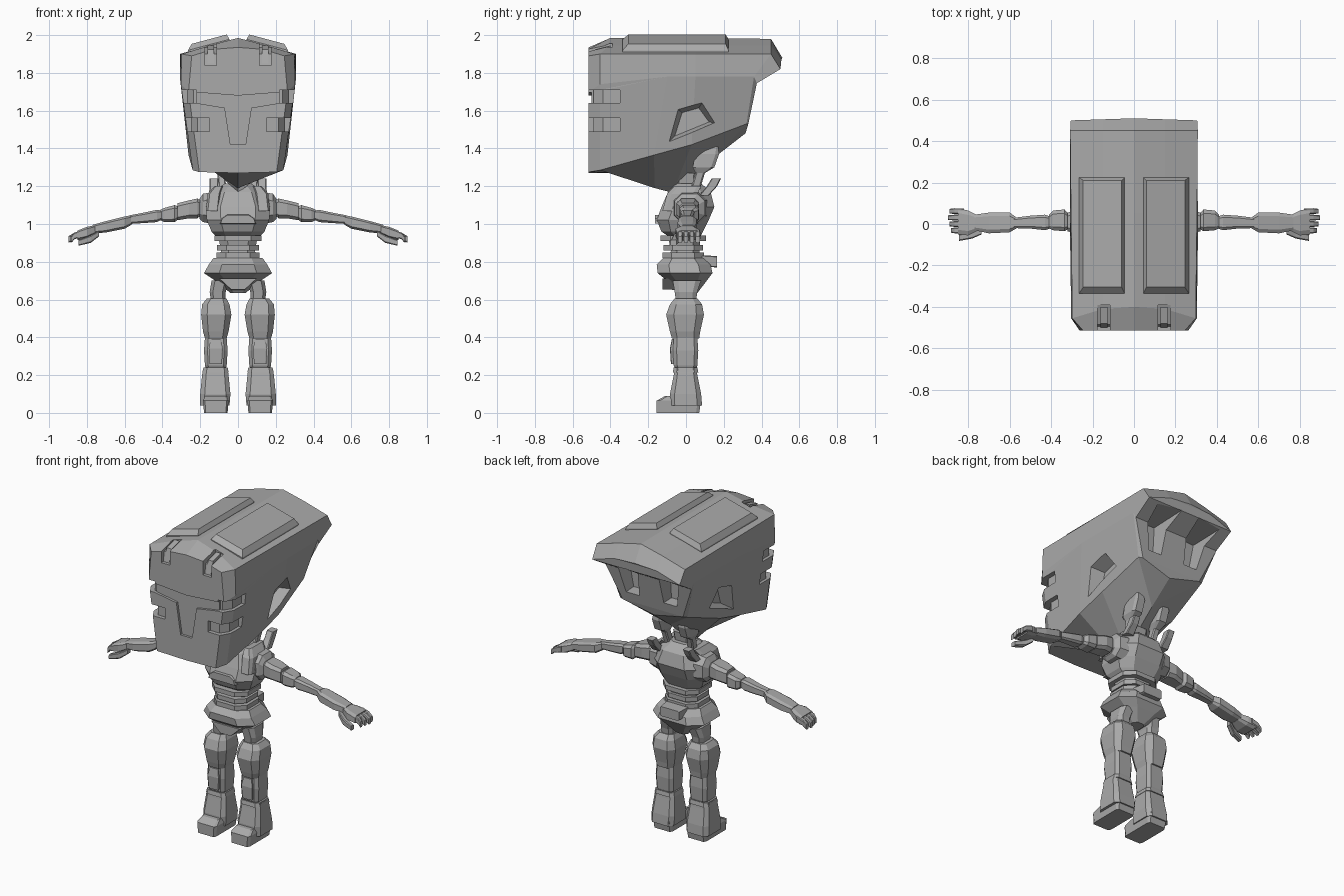
import bpy, bmesh

grey = bpy.data.materials.new("plain grey")
grey.diffuse_color = (0.4, 0.4, 0.4, 1)
PLACE = {"x": lambda t, u, v: (t, u, v), "y": lambda t, u, v: (u, t, v), "z": lambda t, u, v: (u, v, t)}


def make(name, verts, faces, mirror=False):
    bm = bmesh.new()
    vs = [bm.verts.new(v) for v in verts]
    for f in faces:
        bm.faces.new([vs[i] for i in f])
    bmesh.ops.remove_doubles(bm, verts=bm.verts, dist=1e-5)
    bmesh.ops.recalc_face_normals(bm, faces=bm.faces)
    me = bpy.data.meshes.new(name)
    bm.to_mesh(me)
    bm.free()
    me.materials.append(grey)
    ob = bpy.data.objects.new(name, me)
    bpy.context.collection.objects.link(ob)
    if mirror:
        ob.modifiers.new("mirror", 'MIRROR').use_mirror_merge = False
    return ob


def skin(name, loops, mirror=False):
    """Bridge equal-length loops and cap both ends."""
    n, m = len(loops[0]), len(loops)
    faces = [(i * n + j, i * n + (j + 1) % n, (i + 1) * n + (j + 1) % n, (i + 1) * n + j)
             for i in range(m - 1) for j in range(n)]
    faces += [tuple(range(n)), tuple(range((m - 1) * n, m * n))]
    return make(name, [p for l in loops for p in l], faces, mirror)


def loft(name, axis, rings, c=0.3, mirror=False):
    """Chamfered-box sections; ring = (t, u0, u1, v0, v1)."""
    loops = []
    for t, u0, u1, v0, v1 in rings:
        du, dv = (u1 - u0) / 2 * c, (v1 - v0) / 2 * c
        sec = [(u0 + du, v0), (u1 - du, v0), (u1, v0 + dv), (u1, v1 - dv),
               (u1 - du, v1), (u0 + du, v1), (u0, v1 - dv), (u0, v0 + dv)]
        if c == 0:
            sec = [(u0, v0), (u1, v0), (u1, v1), (u0, v1)]
        loops.append([PLACE[axis](t, u, v) for u, v in sec])
    return skin(name, loops, mirror)


def prism(name, axis, pts, lo, hi, s=1.0, mirror=False):
    """Extrude an outline; s scales the outline at the lo end."""
    cu, cv = sum(p[0] for p in pts) / len(pts), sum(p[1] for p in pts) / len(pts)
    a = [PLACE[axis](lo, cu + (u - cu) * s, cv + (v - cv) * s) for u, v in pts]
    return skin(name, [a, [PLACE[axis](hi, u, v) for u, v in pts]], mirror)


# Head shell: half sections from roof ridge down to keel, front to back
half = [
    [(0, -.515, 1.935), (.13, -.515, 1.925), (.245, -.515, 1.89), (.262, -.515, 1.70), (.205, -.515, 1.275), (0, -.515, 1.27)],
    [(0, -.40, 1.985), (.15, -.41, 1.945), (.298, -.455, 1.90), (.303, -.455, 1.74), (.24, -.455, 1.285), (0, -.30, 1.27)],
    [(0, -.10, 1.985), (.15, -.10, 1.945), (.302, -.10, 1.90), (.308, -.10, 1.78), (.262, -.17, 1.365), (0, -.165, 1.19)],
    [(0, .05, 1.985), (.15, .05, 1.945), (.304, .05, 1.90), (.308, .05, 1.78), (.262, .03, 1.42), (0, -.07, 1.165)],
    [(0, .45, 1.98), (.15, .45, 1.945), (.308, .45, 1.90), (.306, .36, 1.78), (.235, .32, 1.53), (0, .16, 1.36)],
    [(0, .51, 1.88), (.15, .505, 1.87), (.305, .50, 1.82), (.30, .375, 1.745), (.21, .33, 1.53), (0, .315, 1.48)],
]
full = [h + [(-x, y, z) for x, y, z in h[-2:0:-1]] for h in half]
n = 10
faces = [(i * n + j, i * n + (j + 1) % n, (i + 1) * n + (j + 1) % n, (i + 1) * n + j)
         for i in range(5) for j in range(n)]
for b in (0, 5 * n):
    faces += [(b, b + 1, b + 9), (b + 1, b + 2, b + 8, b + 9), (b + 2, b + 3, b + 7, b + 8),
              (b + 3, b + 4, b + 6, b + 7), (b + 4, b + 5, b + 6)]
head = make("head_shell", [p for r in full for p in r], faces)


def corner(x0, w):
    return [(x0, -.6), (x0, -.49), (w - .035, -.49), (w, -.44), (w, -.35), (.4, -.35), (.4, -.6)]


# Cutters for slots, visor, side windows and rear pockets
visor = [(-.26, 1.70), (0, 1.68), (.26, 1.70), (.25, 1.645), (.07, 1.615), (.04, 1.42),
         (-.04, 1.42), (-.07, 1.615), (-.25, 1.645)]
cutters = [
    prism("visor_cutter", "y", visor, -.5, -.6),
    prism("upper_slot_cutter", "z", corner(.22, .27), 1.64, 1.71, 1, True),
    prism("lower_slot_cutter", "z", corner(.15, .25), 1.49, 1.56, 1, True),
    prism("side_window_cutter", "x", [(-.13, 1.395), (-.06, 1.62), (.10, 1.665), (.20, 1.53)], .20, .36, .55, True),
    prism("rear_pocket_cutter", "y", [(.06, 1.83), (.235, 1.82), (.185, 1.57), (.075, 1.57)], .27, .60, .8, True),
    prism("roof_notch_cutter", "x", [(-.6, 1.84), (-.495, 1.84), (-.485, 1.90), (-.39, 1.935), (-.39, 2.1), (-.6, 2.1)],
          .115, .175, 1, True),
]
for c in cutters:
    c.hide_render = True
    c.hide_viewport = True
    m = head.modifiers.new("cut", 'BOOLEAN')
    m.operation, m.solver, m.object = 'DIFFERENCE', 'EXACT', c

# Roof pads and the clips in front of them
def roof_z(x, up):
    return 1.985 + up - .266 * x
pad = []
for up, x0, x1, y0, y1 in ((-.03, .045, .265, -.335, .225), (.005, .045, .265, -.335, .225), (.034, .06, .245, -.305, .21)):
    pad.append([(x, y, roof_z(x, up)) for x, y in ((x0, y0), (x1, y0), (x1, y1), (x0, y1))])
skin("roof_pad", pad, True)
prism("roof_clip", "x", [(-.50, 1.85), (-.475, 1.85), (-.465, 1.905), (-.40, 1.92), (-.40, 1.945), (-.48, 1.925)], .128, .162, 1, True)

# Neck, chest, waist and pelvis
loft("neck", "z", [(1.14, -.07, .07, -.06, .08), (1.19, -.05, .05, -.05, .05), (1.27, -.06, .06, -.06, .06)])
loft("chest", "z", [(.94, -.12, .12, -.10, .08), (.96, -.14, .14, -.13, .09), (1.02, -.165, .165, -.155, .12),
                    (1.09, -.17, .17, -.13, .15), (1.17, -.13, .13, -.095, .13), (1.215, -.07, .07, -.05, .08)], .45)
prism("chest_plate", "y", [(-.10, 1.0), (.10, 1.0), (.09, 1.03), (.06, 1.05), (-.06, 1.05), (-.09, 1.03)], -.165, -.12, .92)
loft("collar", "z", [(1.07, .10, .17, -.125, -.02), (1.16, .09, .16, -.10, .06), (1.20, .08, .125, -.06, .08)], .3, True)
loft("waist", "z", [(.79, -.10, .10, -.09, .08), (.86, -.09, .09, -.08, .07), (.96, -.11, .11, -.10, .08)], .45)
for z, w in ((.835, .115), (.875, .11), (.925, .125)):
    loft("waist_band", "z", [(z - .014, -w, w, -w - .01, w - .02), (z + .014, -w, w, -w - .01, w - .02)], .45)
loft("pelvis", "z", [(.635, -.04, .04, -.05, .06), (.70, -.12, .12, -.10, .11), (.74, -.18, .18, -.15, .14),
                     (.785, -.155, .155, -.155, .13), (.82, -.13, .13, -.12, .09)], .45)
prism("groin_plate", "y", [(-.11, .715), (.11, .715), (.04, .65), (-.04, .65)], -.125, .0, .9)
loft("back_pouch", "y", [(.08, -.075, .075, .775, .835), (.165, -.065, .065, .77, .83)], .15)

# Rear prongs and shoulder straps
loft("rear_prong", "z", [(1.17, .06, .10, .02, .07), (1.27, .07, .11, .05, .10), (1.30, .055, .125, .035, .15),
                         (1.37, .055, .125, .05, .175), (1.41, .065, .115, .10, .17)], .3, True)
loft("shoulder_strap", "z", [(1.15, .10, .155, .07, .12), (1.20, .105, .15, .11, .165), (1.24, .105, .15, .135, .185)], .2, True)

# Arms
loft("shoulder_disc", "x", [(.13, -.07, .11, 1.0, 1.17), (.185, -.06, .10, 1.01, 1.16), (.205, -.04, .07, 1.03, 1.13)], .5, True)
loft("upper_arm", "x", [(.19, -.03, .05, 1.05, 1.12), (.215, -.045, .065, 1.03, 1.135), (.26, -.05, .07, 1.03, 1.125),
                        (.32, -.035, .055, 1.02, 1.11)], .35, True)
loft("elbow", "x", [(.31, -.02, .04, 1.03, 1.09), (.335, -.035, .07, 1.01, 1.10), (.39, -.03, .065, 1.01, 1.085),
                    (.41, -.02, .045, 1.02, 1.075)], .35, True)
loft("forearm", "x", [(.40, -.02, .035, 1.025, 1.07), (.43, -.03, .045, 1.01, 1.075), (.50, -.022, .04, 1.005, 1.06),
                      (.58, -.02, .03, 1.0, 1.045)], .35, True)
loft("wrist_guard", "x", [(.565, -.02, .03, .995, 1.045), (.60, -.04, .055, .975, 1.04), (.70, -.045, .055, .955, 1.015),
                          (.77, -.03, .045, .95, .995)], .35, True)
loft("palm", "x", [(.75, -.03, .04, .95, .995), (.80, -.055, .065, .925, .985), (.85, -.05, .075, .915, .965)], .35, True)
for i in range(4):
    y = -.045 + i * .031
    loft("finger", "x", [(.82, y, y + .027, .93, .97), (.865, y, y + .028, .92, .955),
                         (.898 - .008 * abs(i - 2), y + .003, y + .025, .90, .935)], .3, True)
loft("thumb", "x", [(.735, -.05, -.02, .935, .965), (.78, -.07, -.035, .90, .94), (.845, -.082, -.05, .885, .915)], .3, True)

# Legs
loft("hip_joint", "z", [(.57, .07, .14, -.05, .05), (.64, .065, .15, -.06, .06), (.70, .05, .14, -.07, .08)], .4, True)
loft("thigh", "z", [(.395, .06, .175, -.075, .07), (.43, .05, .185, -.085, .075), (.52, .035, .195, -.105, .095),
                    (.575, .045, .19, -.085, .085), (.605, .06, .165, -.06, .06)], .4, True)
loft("knee", "z", [(.22, .07, .165, -.05, .05), (.25, .06, .175, -.065, .06), (.33, .055, .18, -.07, .065),
                   (.40, .06, .175, -.065, .06), (.42, .07, .16, -.05, .05)], .3, True)
loft("knee_plate", "z", [(.26, .085, .15, -.08, -.05), (.34, .08, .155, -.085, -.05), (.39, .09, .145, -.075, -.05)], .2, True)
loft("boot", "z", [(.04, .045, .20, -.085, .085), (.10, .04, .20, -.085, .08), (.20, .05, .19, -.065, .06),
                   (.235, .055, .185, -.06, .055)], .3, True)
loft("boot_cuff", "z", [(.215, .05, .188, -.07, .065), (.24, .055, .183, -.065, .06)], .3, True)
loft("foot", "z", [(0, .055, .18, -.155, .07), (.065, .05, .185, -.155, .08), (.09, .06, .175, -.11, .07)], .15, True)
